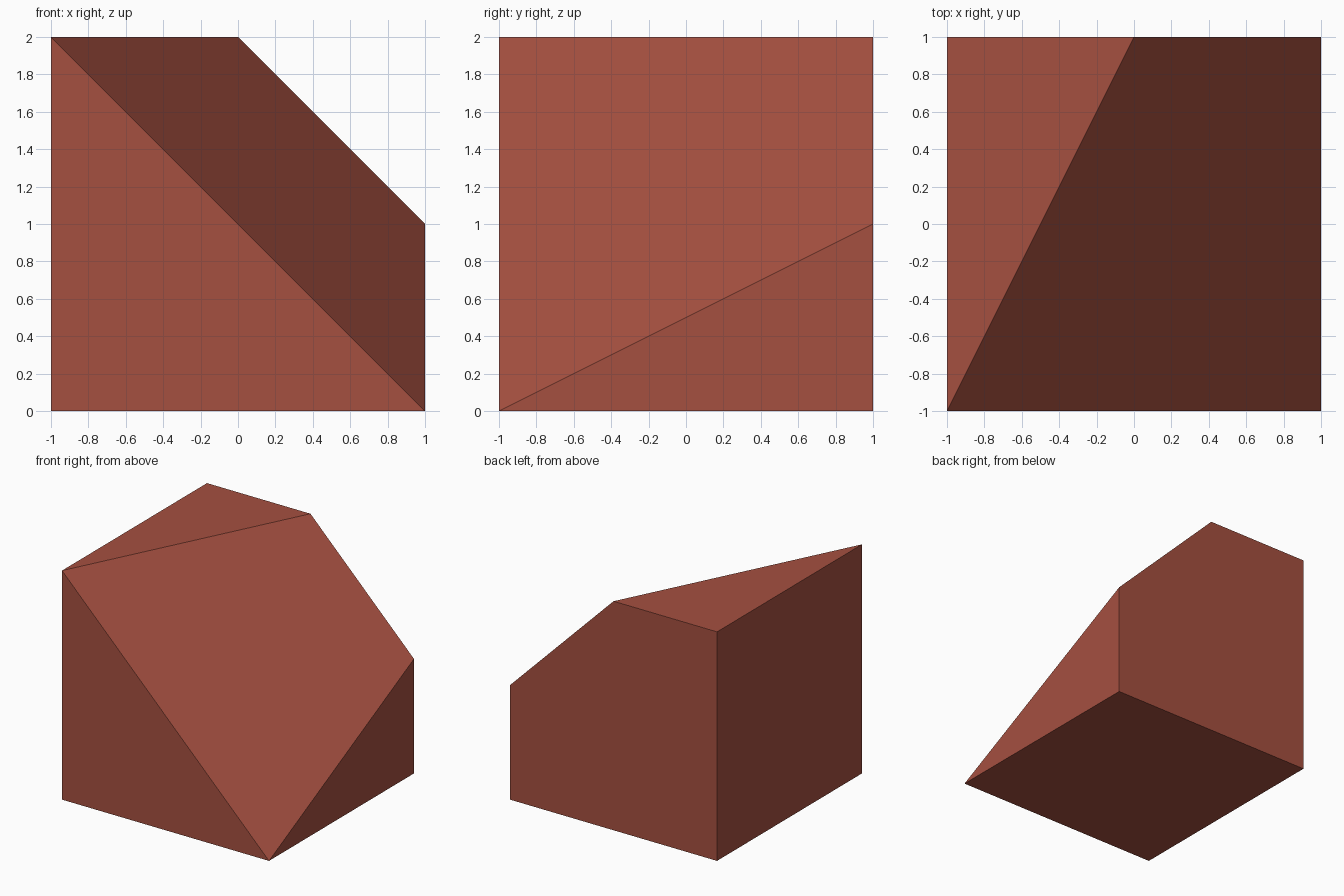
import bpy, bmesh
from mathutils import Vector

if "Cube" in bpy.data.objects:
    bpy.data.objects.remove(bpy.data.objects["Cube"])

# Brick red material
mat = bpy.data.materials.new("brick_red")
mat.diffuse_color = (0.376, 0.080, 0.051, 1.0)
mat.use_nodes = True
mat.node_tree.nodes["Principled BSDF"].inputs["Base Color"].default_value = mat.diffuse_color

# Cube standing on the ground
bm = bmesh.new()
bmesh.ops.create_cube(bm, size=2)
bmesh.ops.translate(bm, verts=bm.verts, vec=(0, 0, 1))

# Slanted cut that removes the upper front right corner
cut = bmesh.ops.bisect_plane(
    bm, geom=bm.verts[:] + bm.edges[:] + bm.faces[:], dist=1e-4,
    plane_co=(1, -1, 0), plane_no=Vector((2, -1, 2)).normalized(),
    clear_outer=True)

# Close the cut with one flat face
bmesh.ops.holes_fill(bm, edges=[e for e in bm.edges if e.is_boundary], sides=0)
bmesh.ops.recalc_face_normals(bm, faces=bm.faces)

mesh = bpy.data.meshes.new("cut_block")
bm.to_mesh(mesh)
bm.free()
mesh.materials.append(mat)
block = bpy.data.objects.new("cut_block", mesh)
bpy.context.collection.objects.link(block)
